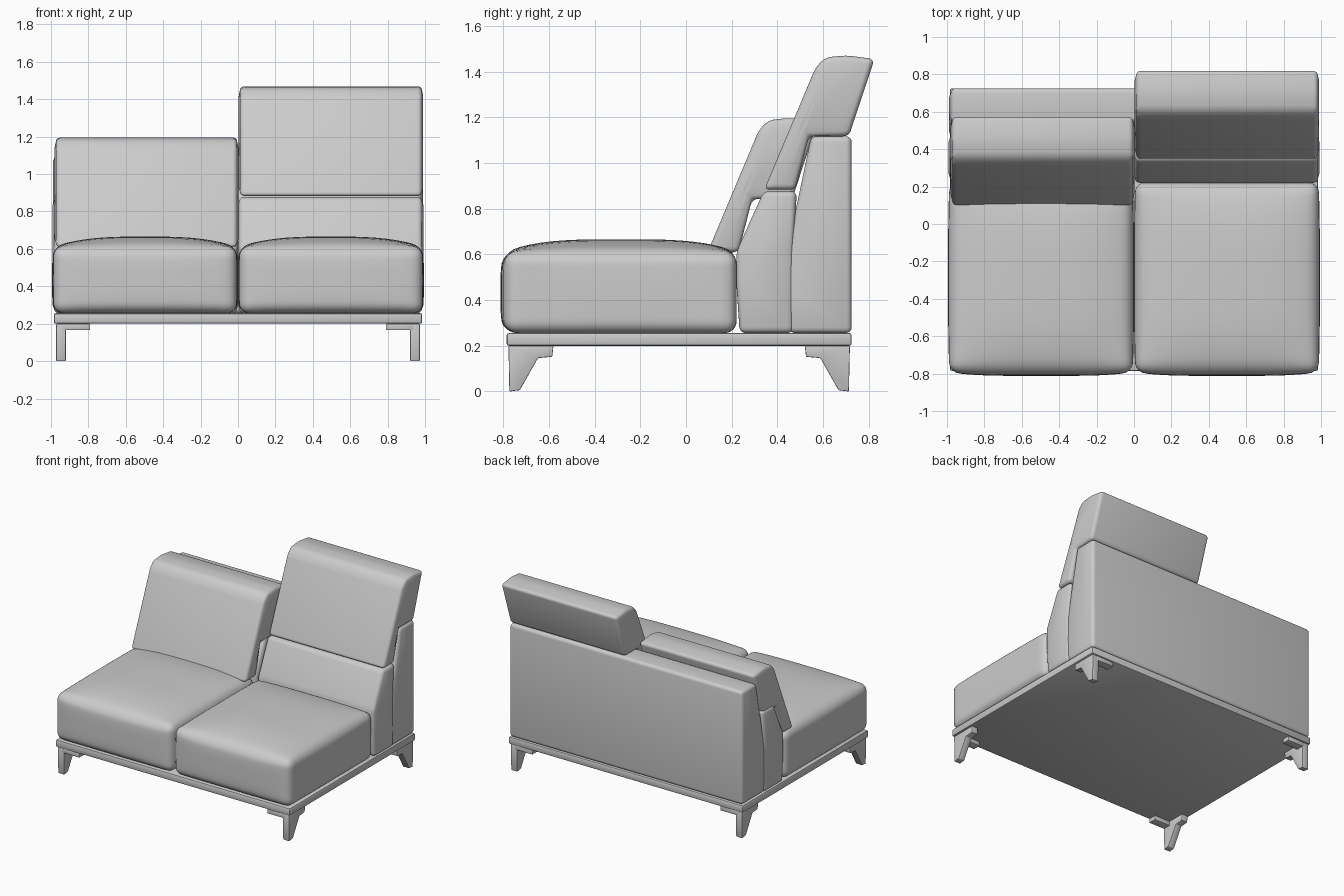
import bpy, bmesh, math
from mathutils import Vector

if "Cube" in bpy.data.objects:
    bpy.data.objects.remove(bpy.data.objects["Cube"])


def finish(bm, name):
    bmesh.ops.recalc_face_normals(bm, faces=bm.faces[:])
    mesh = bpy.data.meshes.new(name)
    bm.to_mesh(mesh)
    bm.free()
    ob = bpy.data.objects.new(name, mesh)
    bpy.context.collection.objects.link(ob)
    bpy.ops.object.select_all(action='DESELECT')
    ob.select_set(True)
    bpy.context.view_layer.objects.active = ob
    bpy.ops.object.shade_smooth_by_angle(angle=math.radians(35))
    return ob


def extrude_profile(name, profile, x0, x1, bevel, segments=3, puff=0.0):
    """Extrude a (y, z) profile along x, round its edges, puff out its side faces."""
    bm = bmesh.new()
    face = bm.faces.new([bm.verts.new((x0, y, z)) for y, z in profile])
    new = bmesh.ops.extrude_face_region(bm, geom=[face])["geom"]
    for v in new:
        if isinstance(v, bmesh.types.BMVert):
            v.co.x = x1
    bmesh.ops.recalc_face_normals(bm, faces=bm.faces[:])
    bmesh.ops.bevel(bm, geom=bm.edges[:], offset=bevel, segments=segments,
                    profile=0.5, affect='EDGES', clamp_overlap=True)
    if puff:
        bm.normal_update()
        caps = [max((f for f in bm.faces if f.normal.x * s > 0.99),
                    key=lambda f: f.calc_area()) for s in (-1, 1)]
        bmesh.ops.inset_individual(bm, faces=caps, thickness=0.03, depth=puff)
    return finish(bm, name)


def seat_cushion(name, x0, x1):
    """Rounded box with a domed top and softly bulging front and sides."""
    y0, y1, z0, z1, r = -0.792, 0.222, 0.255, 0.612, 0.055
    half = Vector((x1 - x0, y1 - y0, z1 - z0)) / 2
    mid = Vector((x0 + x1, y0 + y1, z0 + z1)) / 2
    bm = bmesh.new()
    bmesh.ops.create_cube(bm, size=2)
    bmesh.ops.subdivide_edges(bm, edges=bm.edges[:], cuts=23, use_grid_fill=True)
    for v in bm.verts:
        t = [math.sin(c * math.pi / 2) for c in v.co]
        p = Vector([t[i] * half[i] for i in range(3)])
        core = Vector([max(r - half[i], min(half[i] - r, p[i])) for i in range(3)])
        p = core + (p - core).normalized() * r
        u, w, h = (max(-1, min(1, p[i] / half[i])) for i in range(3))
        if h > 0:
            p.z += 0.054 * (1 - abs(u) ** 3) * (1 - abs(w) ** 3.5) * h ** 2
        p.x += 0.007 * u * (1 - w * w) * (1 - h * h)
        if w < 0:
            p.y += 0.02 * w * (1 - u ** 4) * (1 - h ** 4)
        v.co = p + mid
    return finish(bm, name)


# Base platform
extrude_profile("base_platform", [(-0.785, 0.2), (0.725, 0.2), (0.725, 0.256), (-0.785, 0.256)],
                -0.985, 0.985, 0.01, 2)

# Seats
seat_cushion("left_seat", -0.988, -0.006)
seat_cushion("right_seat", 0.006, 0.988)

# Back frame across the whole width
back = [(0.452, 0.256), (0.44, 0.42), (0.447, 0.6), (0.475, 0.77), (0.548, 1.117),
        (0.725, 1.117), (0.725, 0.256)]
extrude_profile("back_frame", back, -0.98, 0.98, 0.025, 4, 0.008)

# Lumbar cushions between the seats and the back frame
lumbar = [(0.235, 0.256), (0.22, 0.48), (0.22, 0.61), (0.34, 0.877), (0.485, 0.877),
          (0.47, 0.62), (0.47, 0.256)]
extrude_profile("left_lumbar_cushion", lumbar, -0.985, -0.005, 0.027, 4, 0.008)
extrude_profile("right_lumbar_cushion", lumbar, 0.005, 0.985, 0.027, 4, 0.008)

# Sliding back cushions: same shape, right one raised, left one lowered and forward
cushion = [(0.342, 0.883), (0.567, 1.418), (0.61, 1.462), (0.70, 1.471), (0.825, 1.455),
           (0.713, 1.117), (0.538, 1.117), (0.478, 0.883)]
extrude_profile("right_raised_cushion", cushion, 0.01, 0.984, 0.025, 4, 0.006)
lowered = [(y - 0.248, z - 0.274) for y, z in cushion]
extrude_profile("left_lowered_cushion", lowered, -0.974, -0.004, 0.025, 4, 0.006)

# Tapered corner legs with an inward mounting flange
leg = [(-0.777, 0.2), (-0.773, 0.0), (-0.727, 0.006), (-0.648, 0.146), (-0.585, 0.152), (-0.58, 0.2)]
flange = [(-0.777, 0.166), (-0.715, 0.166), (-0.715, 0.2), (-0.777, 0.2)]
for sx, side in ((-1, "left"), (1, "right")):
    for front, end in ((True, "front"), (False, "back")):
        place = lambda pts: [(y if front else -0.06 - y, z) for y, z in pts]
        extrude_profile(f"{end}_{side}_leg", place(leg), sx * 0.92, sx * 0.972, 0.004, 2)
        extrude_profile(f"{end}_{side}_leg_flange", place(flange), sx * 0.79, sx * 0.94, 0.004, 2)
